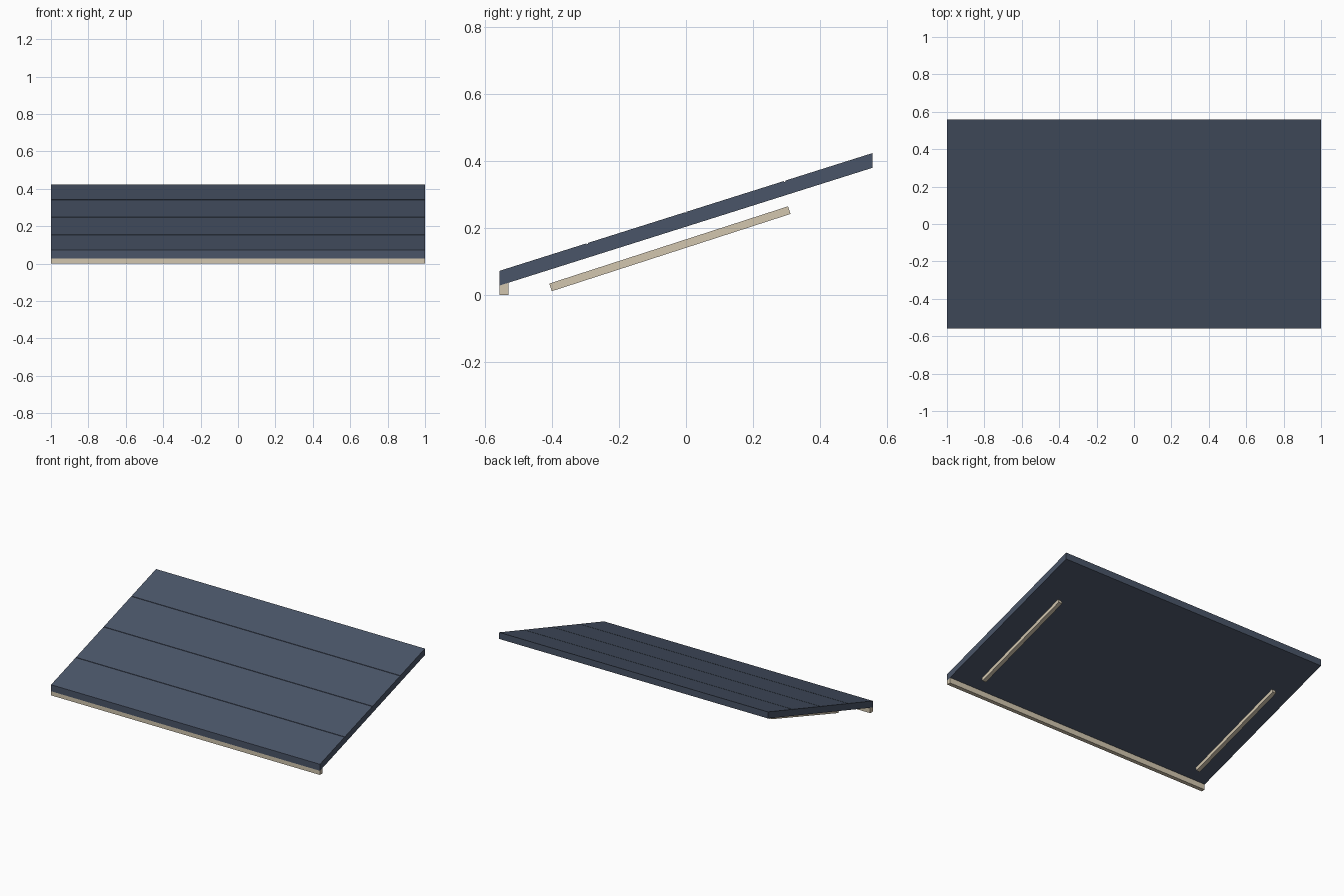
import bpy, bmesh, math
from mathutils import Matrix

if "Cube" in bpy.data.objects:
    bpy.data.objects.remove(bpy.data.objects["Cube"])


def lin(c):
    c /= 255
    return c / 12.92 if c <= 0.04045 else ((c + 0.055) / 1.055) ** 2.4


def material(name, rgb):
    m = bpy.data.materials.new(name)
    m.diffuse_color = (*[lin(c) for c in rgb], 1)
    m.use_nodes = True
    m.node_tree.nodes["Principled BSDF"].inputs["Base Color"].default_value = m.diffuse_color
    return m


slate = material("slate blue", (74, 85, 104))
wood = material("pale wood", (210, 198, 175))


def finish(name, bm, mat):
    bmesh.ops.recalc_face_normals(bm, faces=bm.faces[:])
    me = bpy.data.meshes.new(name)
    bm.to_mesh(me)
    bm.free()
    me.materials.append(mat)
    ob = bpy.data.objects.new(name, me)
    bpy.context.collection.objects.link(ob)
    return ob


def extrude_x(name, profile, half, mat):
    """Extrude a y/z outline along x."""
    bm = bmesh.new()
    face = bm.faces.new([bm.verts.new((-half, y, z)) for y, z in profile])
    new = bmesh.ops.extrude_face_region(bm, geom=[face])["geom"]
    bmesh.ops.translate(bm, vec=(2 * half, 0, 0),
                        verts=[v for v in new if isinstance(v, bmesh.types.BMVert)])
    return finish(name, bm, mat)


def box(name, size, loc, tilt, mat):
    bm = bmesh.new()
    bmesh.ops.create_cube(bm, size=1)
    bmesh.ops.scale(bm, vec=size, verts=bm.verts)
    bm.transform(Matrix.Translation(loc) @ Matrix.Rotation(tilt, 4, 'X'))
    return finish(name, bm, mat)


# Sloped roof panel with plumb-cut ends and three fine seams in the top
def top(y):
    return 0.248 + y * 0.352 / 1.115


HALF, THICK, SEAM = 0.5575, 0.044, 0.002
outline = [(HALF, top(HALF) - THICK), (-HALF, top(-HALF) - THICK), (-HALF, top(-HALF))]
for y in (-0.295, 0.0, 0.295):
    for dy, drop in ((-SEAM, 0), (-SEAM, 0.003), (SEAM, 0.003), (SEAM, 0)):
        outline.append((y + dy, top(y + dy) - drop))
outline.append((HALF, top(HALF)))
extrude_x("roof_panel", outline, 1.0, slate)

# Batten under the front edge
box("front_batten", (1.999, 0.027, 0.05), (0, -0.5435, 0.025), 0, wood)

# Pair of sloped rails hanging under the panel
for side, sx in (("left", -1), ("right", 1)):
    box(side + "_rail", (0.027, 0.75, 0.024), (sx * 0.84, -0.048, 0.138),
        math.atan2(0.231, 0.714), wood)
